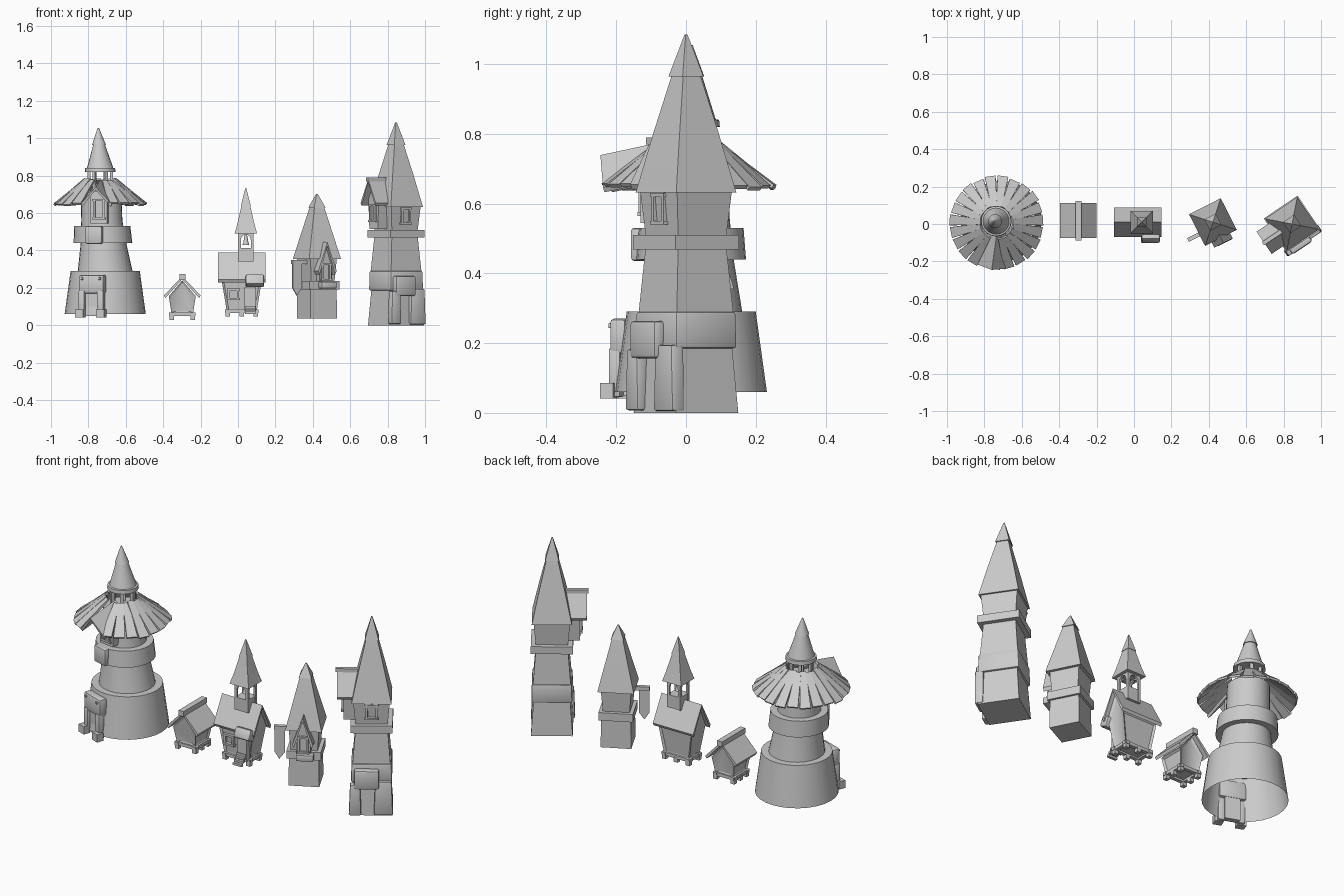
import bpy, bmesh, random
from math import pi, cos, sin, radians, sqrt
from mathutils import Matrix, Vector

if "Cube" in bpy.data.objects:
    bpy.data.objects.remove(bpy.data.objects["Cube"])
random.seed(4)

stone = bpy.data.materials.new("plain_grey")
stone.use_nodes = True
GREY = (0.6, 0.6, 0.6, 1)
stone.diffuse_color = GREY
stone.node_tree.nodes["Principled BSDF"].inputs["Base Color"].default_value = GREY
made = []


def place(x, y, turn=0):
    return Matrix.Translation((x, y, 0)) @ Matrix.Rotation(radians(turn), 4, 'Z')


def finish(name, bm, m):
    bmesh.ops.recalc_face_normals(bm, faces=bm.faces[:])
    bm.transform(m)
    me = bpy.data.meshes.new(name)
    bm.to_mesh(me)
    bm.free()
    me.materials.append(stone)
    ob = bpy.data.objects.new(name, me)
    bpy.context.collection.objects.link(ob)
    made.append(ob)
    return ob


def loft(name, m, rings, sides=4, open_bottom=False, bevel=0):
    """Stack of rings (z, radius or half width, optional x shift)."""
    bm = bmesh.new()
    k, a0 = (sqrt(2), pi / 4) if sides == 4 else (1, 0)
    loops = []
    for z, r, *dx in rings:
        s = dx[0] if dx else 0
        loops.append([bm.verts.new((s + k * r * cos(a0 + 2 * pi * i / sides),
                                    k * r * sin(a0 + 2 * pi * i / sides), z)) for i in range(sides)])
    for lo, hi in zip(loops, loops[1:]):
        for i in range(sides):
            j = (i + 1) % sides
            bm.faces.new((lo[i], lo[j], hi[j], hi[i]))
    bm.faces.new(loops[-1])
    if not open_bottom:
        bm.faces.new(loops[0][::-1])
    if bevel:
        bmesh.ops.bevel(bm, geom=bm.edges[:], offset=bevel, segments=2, affect='EDGES', profile=0.5)
    return finish(name, bm, m)


def box(name, m, centre, size, bevel=0, top=1, rot=None):
    bm = bmesh.new()
    bmesh.ops.create_cube(bm, size=1)
    for v in bm.verts:
        if v.co.z > 0:
            v.co.x *= top
        v.co = Vector(a * b for a, b in zip(v.co, size))
    if bevel:
        bmesh.ops.bevel(bm, geom=bm.edges[:], offset=bevel, segments=2, affect='EDGES', profile=0.5)
    local = Matrix.Translation(centre)
    return finish(name, bm, m @ local @ rot if rot else m @ local)


def extrude(name, m, profile, y0, y1):
    """Profile in x and z, pushed along y."""
    bm = bmesh.new()
    f = bm.faces.new([bm.verts.new((x, y0, z)) for x, z in profile])
    g = bmesh.ops.extrude_face_region(bm, geom=[f])["geom"]
    bmesh.ops.translate(bm, vec=(0, y1 - y0, 0), verts=[v for v in g if isinstance(v, bmesh.types.BMVert)])
    return finish(name, bm, m)


def gable_roof(name, m, w, ze, zr, y0, y1, t=0.015):
    return extrude(name, m, [(-w, ze), (0, zr), (w, ze), (w - t / 2, ze - t), (0, zr - t), (t / 2 - w, ze - t)], y0, y1)


def house(name, m, wb, wt, lb, lt, zb, ze, zr):
    """Flared gabled body with framed, sunken wall panels."""
    bm = bmesh.new()
    ends = [[bm.verts.new(p) for p in ((-wb, s * lb, zb), (wb, s * lb, zb), (wt, s * lt, ze),
                                       (0, s * lt, zr), (-wt, s * lt, ze))] for s in (-1, 1)]
    a, b = ends
    walls = [bm.faces.new(a), bm.faces.new(b[::-1])]
    for i in range(5):
        j = (i + 1) % 5
        f = bm.faces.new((a[j], a[i], b[i], b[j]))
        if i in (1, 4):
            walls.append(f)
    bmesh.ops.recalc_face_normals(bm, faces=bm.faces[:])
    bmesh.ops.inset_individual(bm, faces=walls, thickness=0.016, depth=-0.008)
    return finish(name, bm, m)


def stilts(prefix, m, w, l, z):
    """Sill beams on short feet."""
    for s in (-1, 1):
        box(prefix + "_sill", m, (s * w, 0, z), (0.02, 2 * l + 0.03, 0.018))
        box(prefix + "_cross_sill", m, (0, s * l, z), (2 * w + 0.03, 0.02, 0.018))
        for y in (-l, 0, l):
            box(prefix + "_foot", m, (s * w, y, z - 0.016), (0.024, 0.024, 0.026))


def window(prefix, m, x, y, z, w, h):
    """Frame of four bars on a wall facing local -y."""
    for s in (-1, 1):
        box(prefix + "_jamb", m, (x + s * w / 2, y, z), (0.011, 0.018, h))
        box(prefix + "_rail", m, (x, y, z + s * h / 2), (w + 0.02, 0.022, 0.011))


# Round tower: leaning stacked drums
rt = place(-0.71, 0.015)
loft("round_base", rt, [(0.06, 0.217), (0.29, 0.185)], 28, open_bottom=True)
loft("round_shaft", rt, [(0.285, 0.147), (0.45, 0.12, -0.01), (0.56, 0.11, -0.018), (0.72, 0.107, -0.022)], 28)
loft("round_band", rt, [(0.44, 0.157, -0.012), (0.53, 0.15, -0.016)], 28)
# Canopy of separate planks
canopy = place(-0.735, 0.005)
COUNT = 23
for i in range(COUNT):
    turn = 360 * i / COUNT + 10
    if min(turn % 360, 360 - turn % 360) < 14:
        continue
    m = canopy @ Matrix.Rotation(radians(turn - 10), 4, 'Z')
    drop = radians(38 + random.uniform(-3, 3))
    box("canopy_plank", m, (0, -0.165, 0.712), (0.058, 0.012, 0.21 + random.uniform(-0.012, 0.01)), top=0.5,
        rot=Matrix.Rotation(-pi / 2 + drop, 4, 'X'))
# Canopy dormer
dm = place(-0.725, 0.01, -8)
gable_roof("canopy_dormer_roof", dm @ Matrix.Translation((0, 0, 0.80)) @ Matrix.Rotation(radians(12), 4, 'X'),
           0.085, -0.10, -0.006, -0.265, -0.07)
box("canopy_dormer", dm, (0, -0.09, 0.63), (0.09, 0.09, 0.17))
window("canopy_dormer_window", dm, 0, -0.135, 0.62, 0.05, 0.1)
# Lantern posts and cone
top = place(-0.737, 0.015)
for i in range(6):
    m = top @ Matrix.Rotation(i * pi / 3, 4, 'Z')
    box("lantern_post", m, (0.06, 0, 0.77), (0.017, 0.017, 0.14))
loft("lantern_cone", top, [(0.82, 0.082), (0.84, 0.08), (0.842, 0.07), (0.98, 0.027, -0.006)], 20)
loft("cone_cap", top, [(0.965, 0.037, -0.006), (1.055, 0.004, -0.01)], 20)
# Doorway and band shield
door = place(-0.71, 0.015, -20)
box("round_porch_hood", door, (0, -0.2, 0.22), (0.145, 0.05, 0.1), 0.012)
box("round_door", door, (0, -0.195, 0.115), (0.08, 0.03, 0.13))
for s in (-1, 1):
    box("round_porch_post", door, (s * 0.053, -0.21, 0.115), (0.035, 0.035, 0.14), 0.005)
    box("round_porch_step", door, (s * 0.06, -0.228, 0.063), (0.046, 0.04, 0.044))
    box("hood_stud", door, (s * 0.05, -0.228, 0.25), (0.014, 0.01, 0.014), 0.003)
box("band_shield", place(-0.722, 0.015, -18), (0, -0.152, 0.483), (0.095, 0.035, 0.095), 0.01)

# Small hut
hut = place(-0.298, 0.018)
house("hut_body", hut, 0.057, 0.072, 0.06, 0.075, 0.06, 0.155, 0.24)
gable_roof("hut_roof", hut, 0.098, 0.16, 0.262, -0.094, 0.094)
box("hut_ridge", hut, (0, 0, 0.258), (0.032, 0.21, 0.03))
stilts("hut", hut, 0.055, 0.055, 0.058)

# Chapel, ridge running side to side
ch = place(0.02, 0.01)
side = place(0.02, 0.01, 90)
house("chapel_body", side, 0.045, 0.06, 0.08, 0.108, 0.075, 0.245, 0.37)
gable_roof("chapel_roof", side, 0.079, 0.245, 0.388, -0.127, 0.127)
stilts("chapel", side, 0.043, 0.075, 0.075)
window("chapel_window", ch, -0.045, -0.052, 0.165, 0.05, 0.05)
box("chapel_door", ch, (0.045, -0.056, 0.14), (0.06, 0.03, 0.13))
box("chapel_porch_roof", ch, (0.07, -0.078, 0.238), (0.1, 0.055, 0.06), 0.012,
    rot=Matrix.Rotation(radians(-25), 4, 'X'))
for i in range(4):
    box("chapel_step", ch, (0.045, -0.103 + 0.012 * i, 0.067 + 0.015 * i), (0.055, 0.016, 0.012))
# Belfry of four arched panels
bell = place(0.042, 0.01)
arch = [(0.027 * cos(pi * i / 8), 0.455 + 0.03 * sin(pi * i / 8)) for i in range(9)]
panel = [(-0.042, 0.34), (-0.042, 0.5), (0.042, 0.5), (0.042, 0.34), (0.027, 0.34)] + arch + [(-0.027, 0.34)]
for i in range(4):
    extrude("belfry_arch", bell @ Matrix.Rotation(i * pi / 2, 4, 'Z'), panel, -0.042, -0.03)
loft("belfry_base", bell, [(0.34, 0.04), (0.412, 0.04)])
loft("bell", bell, [(0.43, 0.018), (0.44, 0.014), (0.47, 0.009), (0.49, 0.004)], 12)
loft("chapel_spire", bell, [(0.49, 0.06), (0.545, 0.045), (0.65, 0.021)])
loft("chapel_spire_cap", bell, [(0.64, 0.026), (0.735, 0.002)])

# Small square tower
st = place(0.422, 0.01, 27)
loft("small_tower_base", st, [(0.035, 0.08), (0.2, 0.078)])
loft("small_tower_band", st, [(0.192, 0.09), (0.237, 0.09)])
loft("small_tower_room", st, [(0.235, 0.07), (0.37, 0.08)])
loft("small_tower_roof", st, [(0.355, 0.095), (0.37, 0.092), (0.64, 0.027)])
loft("small_tower_cap", st, [(0.63, 0.034), (0.703, 0.003)])
# Doorway with steep gable and ledge
gable_roof("small_door_gable", st, 0.055, 0.29, 0.445, -0.125, -0.03, 0.018)
extrude("small_door_bay", st, [(-0.038, 0.235), (0.038, 0.235), (0.038, 0.32), (0, 0.42), (-0.038, 0.32)], -0.105, -0.05)
window("small_door_frame", st, 0, -0.107, 0.285, 0.045, 0.085)
box("small_door_ledge", st, (0.01, -0.105, 0.215), (0.09, 0.045, 0.035), 0.004)
# Hanging pennant
box("pennant_bar", st, (-0.12, -0.025, 0.338), (0.085, 0.022, 0.022))
extrude("pennant", st, [(-0.16, 0.33), (-0.105, 0.33), (-0.105, 0.2), (-0.135, 0.16), (-0.16, 0.2)], -0.03, -0.022)

# Large square tower
lt = place(0.845, 0.0, 34)
loft("large_tower_base", lt, [(0.0, 0.108), (0.19, 0.095)])
loft("large_tower_belt", lt, [(0.185, 0.106), (0.29, 0.104)], bevel=0.008)
loft("large_tower_shaft", lt, [(0.285, 0.098), (0.48, 0.083)])
loft("large_tower_band", lt, [(0.468, 0.109), (0.51, 0.109)])
loft("large_tower_room", lt, [(0.505, 0.083), (0.64, 0.095)])
loft("large_tower_roof", lt, [(0.632, 0.104), (0.65, 0.1), (0.8, 0.068), (0.97, 0.029)])
loft("large_tower_cap", lt, [(0.965, 0.036), (1.085, 0.003)])
window("large_tower_window", lt, 0, -0.09, 0.585, 0.05, 0.08)
# Doorway hood over two leaning buttresses
box("large_porch_hood", lt, (-0.025, -0.115, 0.21), (0.13, 0.045, 0.108), 0.012)
box("large_buttress_left", lt, (-0.085, -0.112, 0.095), (0.065, 0.04, 0.175), 0.007, top=0.8)
box("large_buttress_right", lt, (0.062, -0.1, 0.1), (0.1, 0.045, 0.19), 0.008, top=0.85)
# Side oriel with its own ridge
oriel = place(0.845, 0.0, -56)
extrude("oriel_body", oriel, [(-0.04, 0.515), (0.04, 0.515), (0.05, 0.67), (0, 0.76), (-0.05, 0.67)], -0.145, -0.03)
gable_roof("oriel_roof", oriel, 0.072, 0.655, 0.782, -0.18, -0.03)
box("oriel_ridge", oriel, (0, -0.1, 0.78), (0.022, 0.175, 0.02))
window("oriel_window", oriel, 0, -0.147, 0.6, 0.045, 0.085)

# Soft shading on rounded parts, crisp edges elsewhere
bpy.ops.object.select_all(action='DESELECT')
for ob in made:
    ob.select_set(True)
bpy.context.view_layer.objects.active = made[0]
bpy.ops.object.shade_smooth_by_angle(angle=radians(32))
